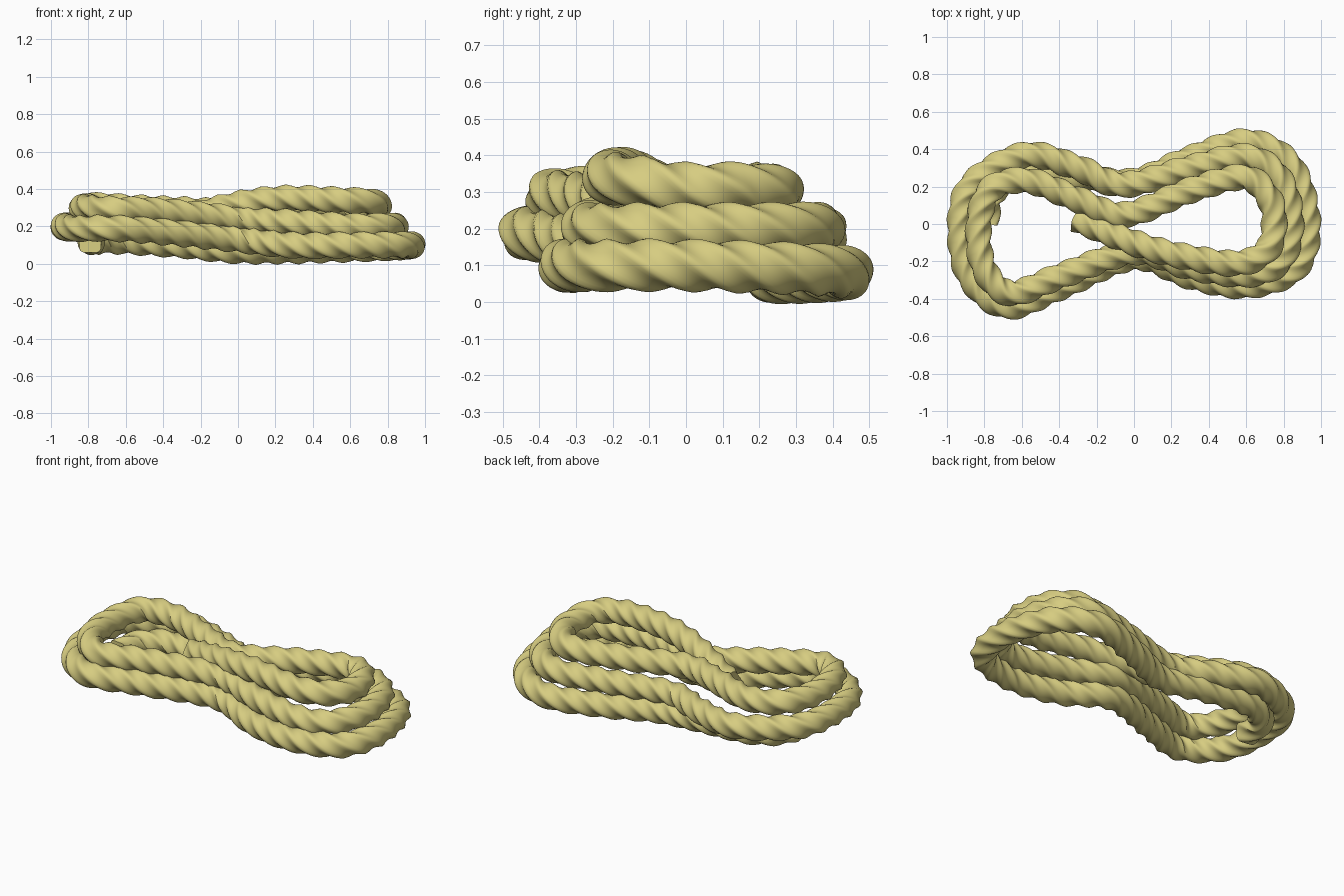
import bpy
import bmesh
import math
from mathutils import Vector

old = bpy.data.objects.get("Cube")
if old:
    bpy.data.objects.remove(old, do_unlink=True)

# Rope centre line in hundredths of a unit, one list for each climbing lap
lap_low = [
    (-79, 0, 12), (-76, 16, 12), (-60, 26, 12), (-30, 25, 10), (0, 23, 7),
    (30, 35, 7), (61, 44, 8), (84, 31, 9), (93, 0, 10), (86, -24, 10),
    (60, -33, 10), (30, -28, 10), (0, -18, 13), (-40, -34, 17),
]
lap_middle = [
    (-68, -44, 19), (-88, -28, 19), (-93, 0, 20), (-86, 22, 20),
    (-58, 37, 19), (-30, 30, 18), (-6, 21, 18), (30, 30, 19), (60, 36, 20),
    (78, 24, 20), (84, 0, 20), (78, -20, 20), (60, -27, 20),
    (30, -23, 22), (0, -15, 24), (-40, -28, 28),
]
lap_top = [
    (-66, -37, 29), (-80, -24, 30), (-83, 0, 30), (-76, 19, 31),
    (-56, 23, 30), (-30, 13, 29), (-5, 5, 28), (30, 18, 29), (59, 25, 30),
    (72, 14, 31), (75, 0, 31), (71, -14, 33), (55, -21, 34),
    (25, -17, 35), (0, -10, 32), (-32, 3, 24),
]

SIDES = 32         # vertices around the rope
STEP = 0.012       # distance between rings
PITCH = -0.5       # length of one full twist
HALF_WIDTH = 0.0595
SQUARENESS = 5


def smooth_path(points, cuts=24):
    """Pass a smooth curve through the points."""
    pts = [points[0] * 2 - points[1]] + points + [points[-1] * 2 - points[-2]]
    path = []
    for a, b, c, d in zip(pts, pts[1:], pts[2:], pts[3:]):
        for i in range(cuts):
            t = i / cuts
            path.append((b * 2 + (c - a) * t + (a * 2 - b * 5 + c * 4 - d) * t**2
                         + (b * 3 - a - c * 3 + d) * t**3) / 2)
    return path + [points[-1]]


def even_steps(path, step):
    """Resample the path at a constant spacing."""
    result, travelled, target = [], 0.0, 0.0
    for a, b in zip(path, path[1:]):
        span = (b - a).length
        while target <= travelled + span:
            result.append(a.lerp(b, (target - travelled) / span))
            target += step
        travelled += span
    return result


def rounded_square(angle):
    """Radius of a square section with soft corners."""
    c, s = abs(math.cos(angle)), abs(math.sin(angle))
    return HALF_WIDTH / (c**SQUARENESS + s**SQUARENESS) ** (1 / SQUARENESS)


def build_rope(name, path, material):
    bm = bmesh.new()
    rings = []
    last = len(path) - 1
    for i, centre in enumerate(path):
        along = (path[min(i + 1, last)] - path[max(i - 1, 0)]).normalized()
        side = along.cross(Vector((0, 0, 1))).normalized()
        up = side.cross(along)
        twist = math.tau * i * STEP / PITCH
        ring = []
        for k in range(SIDES):
            angle = math.tau * k / SIDES
            a = angle + twist
            offset = side * math.cos(a) + up * math.sin(a)
            ring.append(bm.verts.new(centre + offset * rounded_square(angle)))
        rings.append(ring)
    for r, s in zip(rings, rings[1:]):
        for k in range(SIDES):
            n = (k + 1) % SIDES
            bm.faces.new((r[k], r[n], s[n], s[k]))
    # Cut ends
    bm.faces.new(rings[0])
    bm.faces.new(rings[-1])
    bmesh.ops.recalc_face_normals(bm, faces=bm.faces)
    mesh = bpy.data.meshes.new(name)
    bm.to_mesh(mesh)
    bm.free()
    mesh.materials.append(material)
    obj = bpy.data.objects.new(name, mesh)
    bpy.context.collection.objects.link(obj)
    bpy.ops.object.select_all(action='DESELECT')
    obj.select_set(True)
    bpy.context.view_layer.objects.active = obj
    bpy.ops.object.shade_smooth_by_angle(angle=math.radians(50))
    return obj


# Straw coloured fibre
straw = bpy.data.materials.new("straw")
straw.use_nodes = True
colour = (0.68, 0.61, 0.22, 1)
straw.diffuse_color = colour
straw.node_tree.nodes["Principled BSDF"].inputs["Base Color"].default_value = colour

# Coiled rope
controls = [Vector(p) / 100 for p in lap_low + lap_middle + lap_top]
build_rope("coiled_rope", even_steps(smooth_path(controls), STEP), straw)
